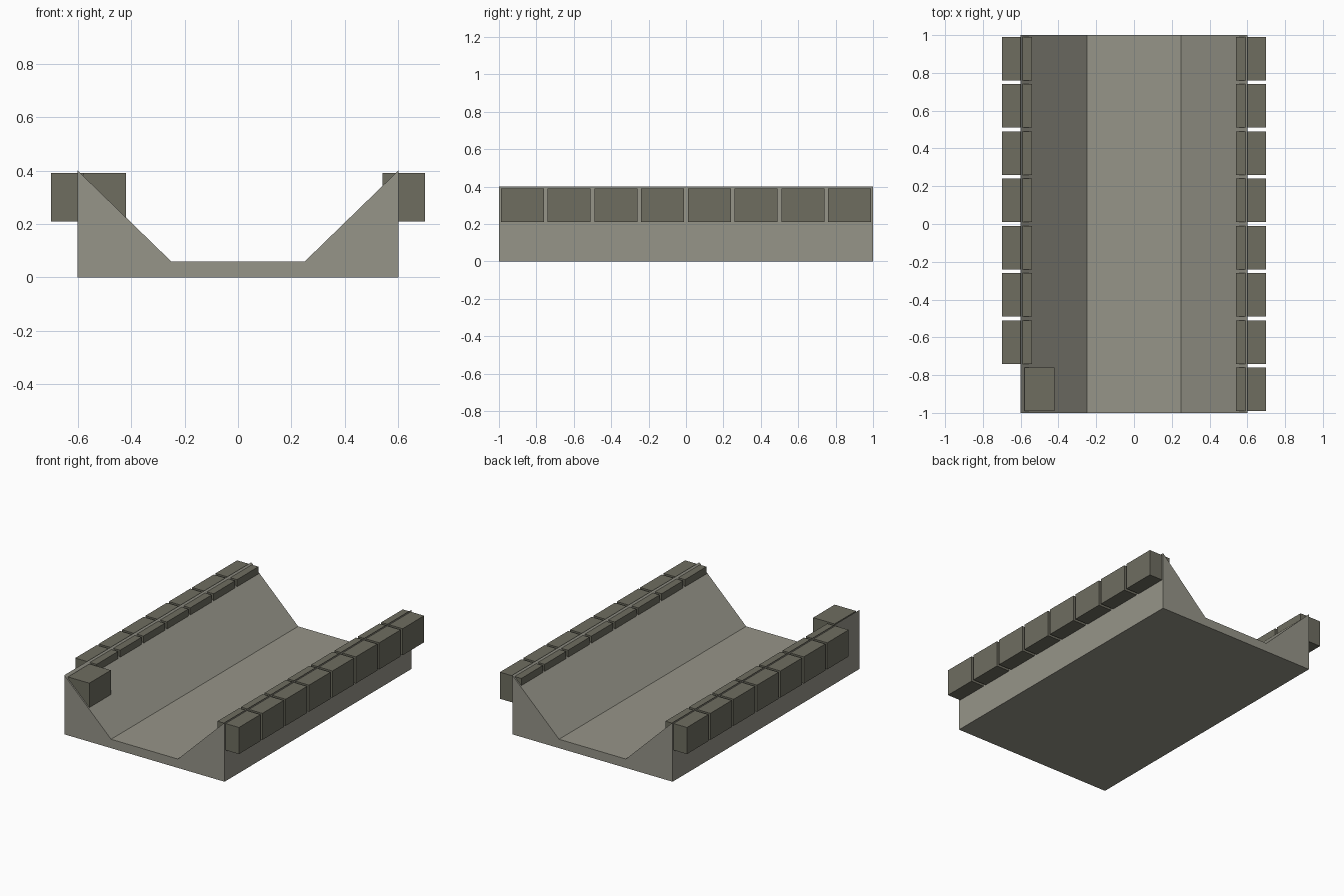
import bpy
import bmesh

if "Cube" in bpy.data.objects:
    bpy.data.objects.remove(bpy.data.objects["Cube"])


def material(name, rgb):
    m = bpy.data.materials.new(name)
    m.diffuse_color = (*rgb, 1.0)
    m.use_nodes = True
    m.node_tree.nodes["Principled BSDF"].inputs["Base Color"].default_value = m.diffuse_color
    return m


concrete = material("pale concrete", (0.305, 0.298, 0.248))
stone = material("dark stone", (0.158, 0.154, 0.118))


def add_object(name, bm, mat):
    bmesh.ops.recalc_face_normals(bm, faces=bm.faces)
    mesh = bpy.data.meshes.new(name)
    bm.to_mesh(mesh)
    bm.free()
    mesh.materials.append(mat)
    obj = bpy.data.objects.new(name, mesh)
    bpy.context.collection.objects.link(obj)
    return obj


def extrude_profile(name, profile, y0, y1, mat):
    bm = bmesh.new()
    face = bm.faces.new([bm.verts.new((x, y0, z)) for x, z in profile])
    ext = bmesh.ops.extrude_face_region(bm, geom=[face], use_keep_orig=True)
    verts = [g for g in ext["geom"] if isinstance(g, bmesh.types.BMVert)]
    bmesh.ops.translate(bm, verts=verts, vec=(0, y1 - y0, 0))
    return add_object(name, bm, mat)


def block(name, center, size, mat):
    bm = bmesh.new()
    bmesh.ops.create_cube(bm, size=1)
    bmesh.ops.scale(bm, verts=bm.verts, vec=size)
    bmesh.ops.translate(bm, verts=bm.verts, vec=center)
    return add_object(name, bm, mat)


# Trench body with sloped inner banks
half = [(0.6, 0.0), (0.6, 0.4), (0.25, 0.06)]
profile = half + [(-x, z) for x, z in reversed(half)]
extrude_profile("channel", profile, -1.0, 1.0, concrete)

# Edge stones along both rims; the front left one has slipped inward
for side, label in ((-1, "left"), (1, "right")):
    for i in range(8):
        x = -0.50 if side < 0 and i == 0 else side * 0.62
        block(f"{label}_edge_stone_{i + 1}", (x, -0.875 + 0.25 * i, 0.30),
              (0.16, 0.23, 0.18), stone)
